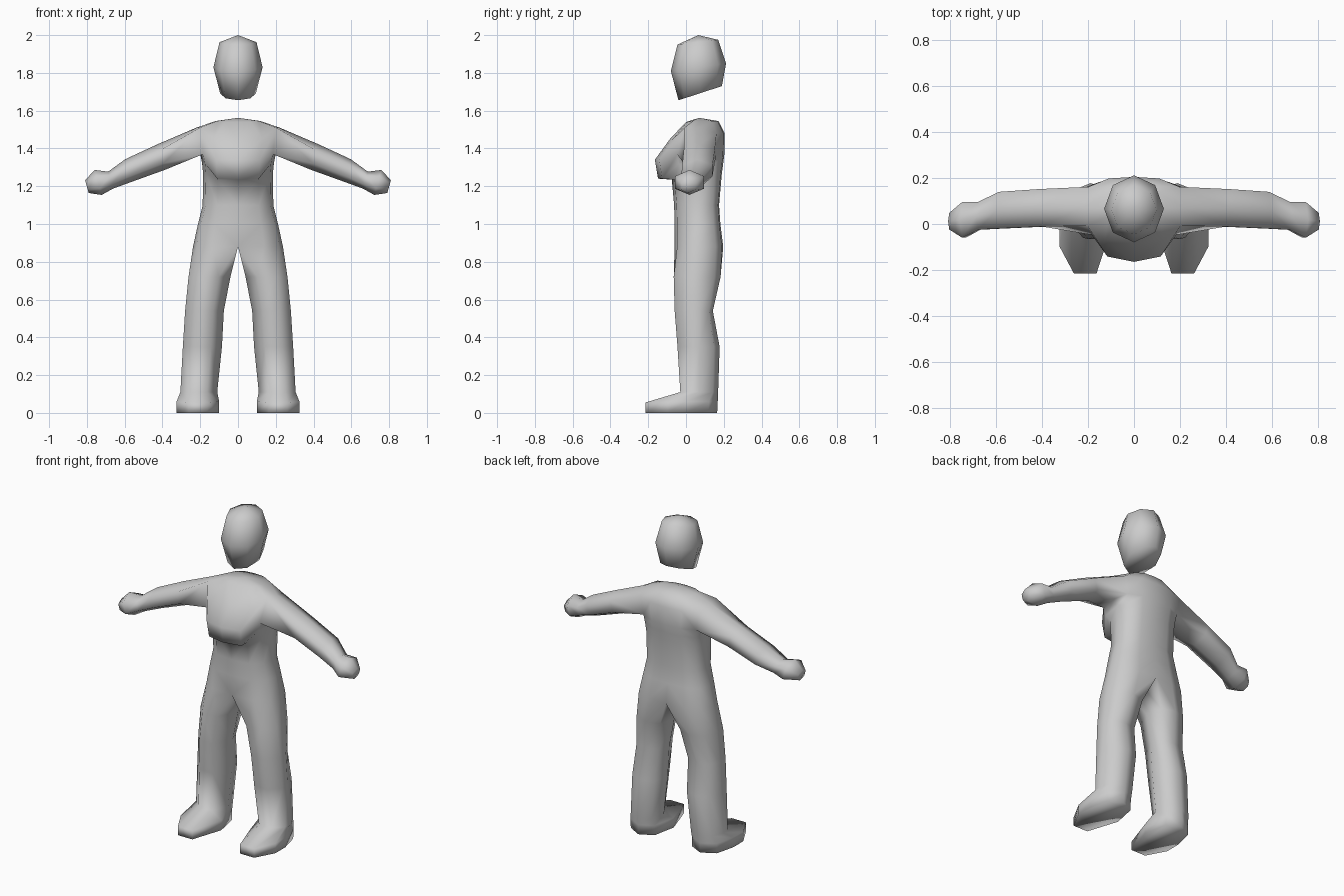
import bpy, bmesh, math

cube = bpy.data.objects.get("Cube")
if cube:
    bpy.data.objects.remove(cube, do_unlink=True)

grey = bpy.data.materials.new("light_grey")
grey.use_nodes = True
colour = (0.6, 0.6, 0.6, 1)
grey.diffuse_color = colour
grey.node_tree.nodes["Principled BSDF"].inputs["Base Color"].default_value = colour


def finish(bm, name):
    """Turn the bmesh into a smooth grey object."""
    bmesh.ops.recalc_face_normals(bm, faces=bm.faces)
    mesh = bpy.data.meshes.new(name)
    bm.to_mesh(mesh)
    bm.free()
    mesh.materials.append(grey)
    for p in mesh.polygons:
        p.use_smooth = True
    obj = bpy.data.objects.new(name, mesh)
    bpy.context.scene.collection.objects.link(obj)
    return obj


def bridge(bm, a, b, skip=()):
    """Join two rings, leaving out seam faces on the mirror plane."""
    n = len(a)
    for i in range(n):
        j = (i + 1) % n
        quad = (a[i], a[j], b[j], b[i])
        if i not in skip and any(abs(v.co.x) > 1e-5 for v in quad):
            bm.faces.new(quad)


# Ring order: front, outer front, outer, outer back, back, inner back, inner, inner front
LEG = [(.72, 1), (1, .45), (1, 0), (.87, -.72), (.5, -1), (.13, -.75), (0, .1), (.28, 1)]
TORSO = [(.58, .9), (.92, .5), (1, 0), (.9, -.68), (.5, -.95), (0, -1), (0, 0), (0, 1)]


def body_ring(bm, shape, x_in, x_out, y_front, y_back, z, z_front, mid=.07):
    ring = []
    for i, (fx, fy) in enumerate(shape):
        y = mid + (fy * (y_front - mid) if fy > 0 else -fy * (y_back - mid))
        height = z_front if i in (0, 7) else z
        ring.append(bm.verts.new((x_in + fx * (x_out - x_in), y, height)))
    return ring


# Half body from the sole up to the neck
bm = bmesh.new()
legs = [
    (.10, .325, -.215, .165, 0, 0, 0),
    (.10, .325, -.215, .168, .06, .055, 0),
    (.11, .305, -.03, .17, .11, .11),
    (.085, .292, -.045, .178, .35, .35),
    (.075, .28, -.06, .142, .54, .54),
    (.04, .262, -.065, .183, .72, .72),
]
torso = [
    (0, .238, -.06, .197, .88, .88),
    (0, .212, -.06, .182, 1.0, 1.0),
    (0, .187, -.063, .175, 1.1, 1.1),
    (0, .185, -.075, .19, 1.27, 1.235),
    (0, .19, -.148, .197, 1.32, 1.24),
    (0, .2, -.165, .203, 1.37, 1.34),
    (0, .22, -.085, .205, 1.51, 1.45),
    (0, .12, 0, .172, 1.545, 1.54),
]
rings = [body_ring(bm, LEG, *r) for r in legs]
rings += [body_ring(bm, TORSO, *r) for r in torso]
low, high = rings[-3], rings[-2]
for v in high[3:6]:
    v.co.z -= .03
rings[-1][6].co.z = 1.562
for a, b in zip(rings, rings[1:]):
    bridge(bm, a, b, (1, 2) if a is low else ())
bm.faces.new(rings[0])
top = rings[-1]
for i in range(5):
    bm.faces.new((top[6], top[i], top[i + 1]))
bm.faces.new((top[6], top[7], top[0]))

# Arm and hand grow out of the open shoulder
HEX = [(-1, -.5), (0, -1), (1, -.5), (1, .5), (0, 1), (-1, .5)]
arm = [
    (.405, .07, 1.355, .082, .068),
    (.58, .06, 1.283, .08, .06),
    (.675, .035, 1.232, .06, .045),
    (.74, .018, 1.22, .077, .066),
    (.80, .012, 1.198, .036, .034),
]
previous = [low[1], low[2], low[3], high[3], high[2], high[1]]
for x, y, z, ry, rz in arm:
    ring = [bm.verts.new((x + .28 * b * rz, y + a * ry, z + b * rz)) for a, b in HEX]
    bridge(bm, previous, ring)
    previous = ring
bm.faces.new(previous)

body = finish(bm, "body")
mirror = body.modifiers.new("mirror", 'MIRROR')
mirror.use_clip = True

# Head: tilted octagonal rings, each from a front point to a back point
bm = bmesh.new()
head = [
    (.095, -.04, 1.655, .19, 1.73),
    (.13, -.08, 1.81, .212, 1.85),
    (.098, -.045, 1.95, .17, 1.975),
]
rings = []
for w, yf, zf, yb, zb in head:
    ring = []
    for i in range(8):
        t = i * math.pi / 4
        s = (1 - math.cos(t)) / 2
        ring.append(bm.verts.new((w * math.sin(t), yf + s * (yb - yf), zf + s * (zb - zf))))
    rings.append(ring)
for a, b in zip(rings, rings[1:]):
    bridge(bm, a, b)
bm.faces.new(rings[0])
crown = bm.verts.new((0, .065, 2))
for i in range(8):
    bm.faces.new((rings[-1][i], rings[-1][(i + 1) % 8], crown))
finish(bm, "head")
